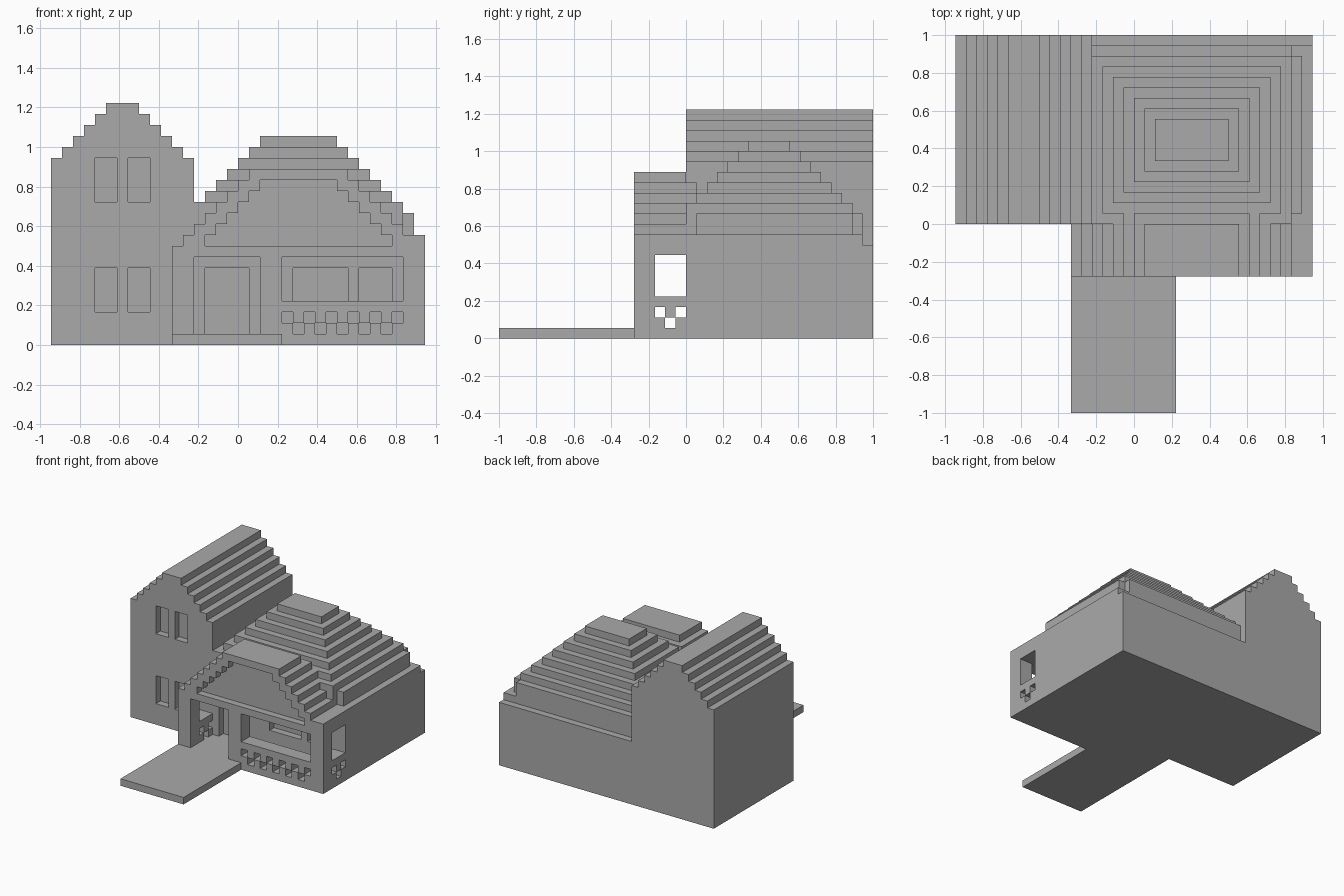
import bpy, bmesh

U = 1 / 18  # one block

if "Cube" in bpy.data.objects:
    bpy.data.objects.remove(bpy.data.objects["Cube"], do_unlink=True)

grey = bpy.data.materials.new("plain_grey")
grey.use_nodes = True
grey.diffuse_color = (0.4, 0.4, 0.4, 1)
grey.node_tree.nodes["Principled BSDF"].inputs["Base Color"].default_value = grey.diffuse_color


def finish(name, bm):
    """Turn a bmesh in block units into a named object."""
    bmesh.ops.recalc_face_normals(bm, faces=bm.faces)
    bmesh.ops.scale(bm, vec=(U, U, U), verts=bm.verts)
    mesh = bpy.data.meshes.new(name)
    bm.to_mesh(mesh)
    bm.free()
    mesh.materials.append(grey)
    ob = bpy.data.objects.new(name, mesh)
    bpy.context.collection.objects.link(ob)
    return ob


def boxes(name, spans):
    """Boxes given as ((x0, x1), (y0, y1), (z0, z1))."""
    bm = bmesh.new()
    for span in spans:
        verts = bmesh.ops.create_cube(bm, size=1)["verts"]
        for v in verts:
            v.co = [s[0] if c < 0 else s[1] for c, s in zip(v.co, span)]
    return finish(name, bm)


def stepped_gable(name, x0, x1, base, eave, steps, y0, y1):
    """Stepped gable outline pushed along y."""
    left, right = [], []
    for i in range(steps):
        low = base if i == 0 else eave + i - 1
        left += [(x0 + i, low), (x0 + i, eave + i)]
        right += [(x1 - i, low), (x1 - i, eave + i)]
    bm = bmesh.new()
    face = bm.faces.new([bm.verts.new((x, y0, z)) for x, z in left + right[::-1]])
    new = bmesh.ops.extrude_face_region(bm, geom=[face])["geom"]
    bmesh.ops.translate(bm, vec=(0, y1 - y0, 0),
                        verts=[g for g in new if isinstance(g, bmesh.types.BMVert)])
    return finish(name, bm)


def stepped_block(name, base, tiers):
    """Closed stack of rectangular tiers (x0, x1, y0, y1, top)."""
    bm = bmesh.new()
    rings = []
    low = base
    for x0, x1, y0, y1, top in tiers:
        for z in (low, top):
            rings.append([bm.verts.new((x, y, z))
                          for x, y in ((x0, y0), (x1, y0), (x1, y1), (x0, y1))])
        low = top
    for a, b in zip(rings, rings[1:]):
        for i in range(4):
            j = (i + 1) % 4
            bm.faces.new((a[i], a[j], b[j], b[i]))
    bm.faces.new(rings[0])
    bm.faces.new(rings[-1])
    bmesh.ops.remove_doubles(bm, verts=bm.verts, dist=0.001)
    return finish(name, bm)


def cut(ob, *cutters):
    """Subtract the cutters, bake the result and drop the cutters."""
    for c in cutters:
        mod = ob.modifiers.new("cut", "BOOLEAN")
        mod.operation = "DIFFERENCE"
        mod.solver = "EXACT"
        mod.object = c
    deps = bpy.context.evaluated_depsgraph_get()
    mesh = bpy.data.meshes.new_from_object(ob.evaluated_get(deps))
    ob.modifiers.clear()
    ob.data = mesh
    for c in cutters:
        bpy.data.objects.remove(c, do_unlink=True)


# Tall gabled tower with four recessed windows
tower = stepped_gable("tower", -17, -4, 0, 17, 6, 0, 18)
cut(tower, boxes("tower_windows", [((x, x + 2), (-1, 1), (z, z + 4))
                                   for x in (-13, -10) for z in (3, 13)]))

# Main house with its stepped hip roof
tiers = [(-4, 17, 0, 18, 9), (-4, 17, 0, 17, 10), (-4, 15, 0, 17, 12)]
tiers += [(-4 + i, 15 - i, i, 16 - i, 13 + i) for i in range(7)]
house = stepped_block("main_house", 0, tiers)
cut(house, boxes("door_and_windows", [((-3, 1), (-1, 1), (1, 7)),
                                      ((5, 10), (-1, 1), (4, 7)),
                                      ((11, 14), (-1, 1), (4, 7))]))
boxes("side_eave", [((15, 16), (1, 16), (10, 12))])

# Front porch wing: hollow room, doorway, openings, and recessed gable panel
porch = stepped_gable("porch", -6, 17, 0, 9, 8, -5, 0)
through = (-7, 18)
front = (-6, -2)
cut(porch,
    boxes("room", [((-4, 15), (-3, 1), (1, 8))]),
    boxes("front_openings", [((-4, 2), front, (1, 8)), ((4, 15), front, (4, 8))]),
    boxes("front_upper_holes", [((x, x + 1), front, (2, 3)) for x in range(4, 15, 2)]),
    boxes("front_lower_holes", [((x, x + 1), front, (1, 2)) for x in range(5, 14, 2)]),
    boxes("side_window", [(through, (-3, 1), (4, 8))]),
    boxes("side_upper_holes", [(through, (-3, -2), (2, 3)), (through, (-1, 1), (2, 3))]),
    boxes("side_lower_hole", [(through, (-2, -1), (1, 2))]),
    stepped_gable("gable_panel", -3, 14, 9, 10, 6, -6, -4))
boxes("porch_eave", [((16, 17), (-5, 0), (9, 10))])

# Roof joint between porch and house
stepped_block("roof_joint", 13, [(-1, 12, 0, 1, 14), (0, 11, 0, 1, 15)])

# Front path
boxes("path", [((-6, 4), (-18, -5), (0, 1))])
